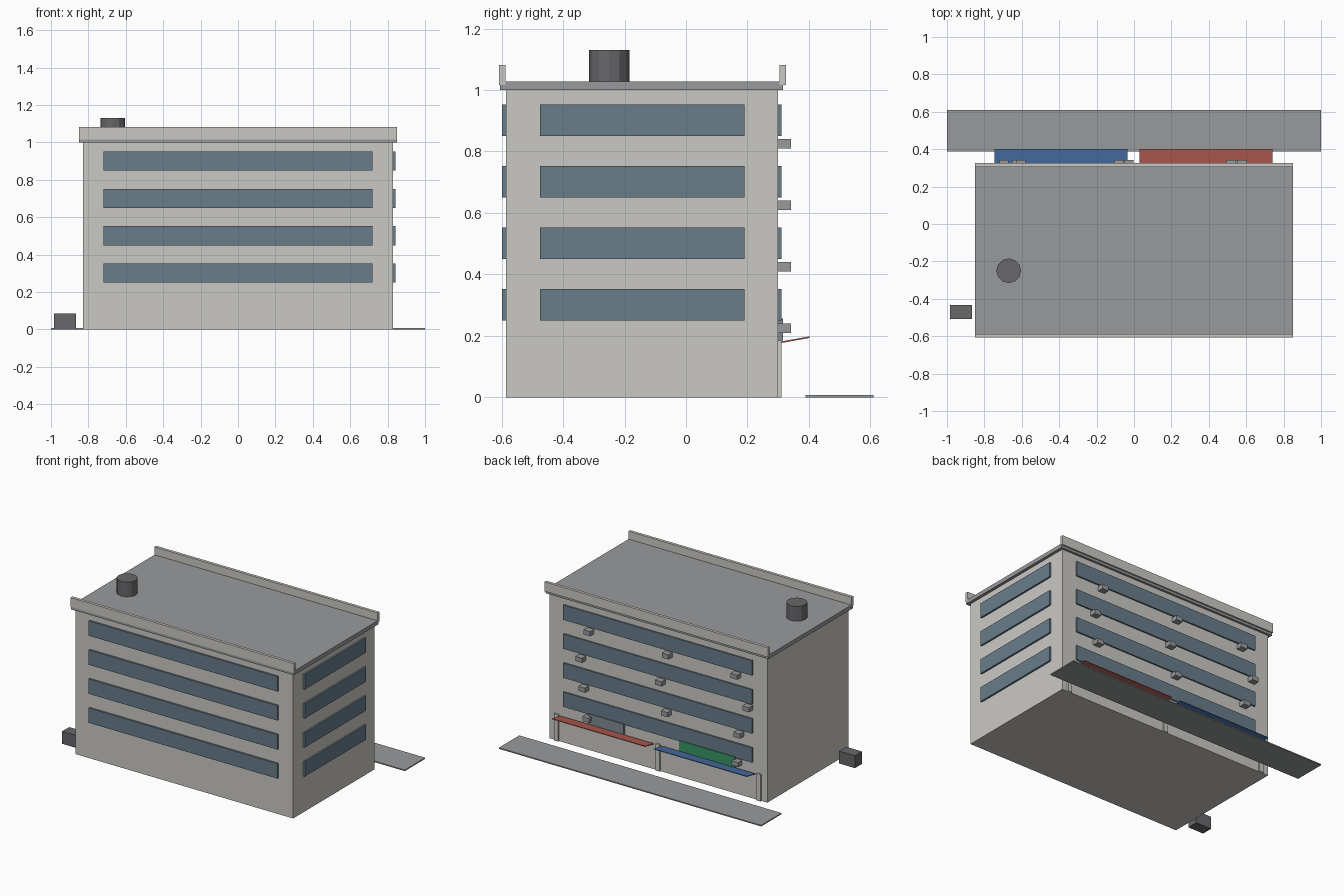
import bpy, math

if "Cube" in bpy.data.objects:
    bpy.data.objects.remove(bpy.data.objects["Cube"])


def srgb(r, g, b):
    lin = [(c / 255 / 12.92) if c < 11 else ((c / 255 + 0.055) / 1.055) ** 2.4 for c in (r, g, b)]
    return (*lin, 1.0)


def material(name, r, g, b):
    m = bpy.data.materials.new(name)
    m.diffuse_color = srgb(r, g, b)
    m.use_nodes = True
    m.node_tree.nodes["Principled BSDF"].inputs["Base Color"].default_value = m.diffuse_color
    return m


WALL = material("warm_concrete", 203, 201, 196)
ROOF = material("mid_grey", 153, 154, 156)
DARK = material("dark_grey", 104, 104, 107)
GLASS = material("blue_grey_glass", 105, 125, 139)
RED = material("awning_red", 182, 94, 84)
BLUE = material("awning_blue", 74, 115, 170)
GREEN = material("sign_green", 58, 150, 104)
SIGN = material("sign_grey", 128, 138, 148)


def box(name, mat, x, y, z, tilt=0.0):
    """Box from (min, max) ranges, optionally tilted about x."""
    lo_hi = (x, y, z)
    bpy.ops.mesh.primitive_cube_add(size=1, location=[sum(r) / 2 for r in lo_hi])
    ob = bpy.context.object
    ob.name = name
    ob.scale = [r[1] - r[0] for r in lo_hi]
    ob.rotation_euler.x = tilt
    ob.data.materials.append(mat)
    return ob


# Main block and roof
box("building_body", WALL, (-0.83, 0.83), (-0.585, 0.30), (0, 1.0))
box("roof_slab", ROOF, (-0.85, 0.85), (-0.605, 0.315), (1.0, 1.028))
box("front_parapet", WALL, (-0.851, 0.851), (-0.608, -0.588), (1.017, 1.082))
box("back_parapet", WALL, (-0.851, 0.851), (0.305, 0.325), (1.017, 1.082))

# Roof tank
bpy.ops.mesh.primitive_cylinder_add(vertices=12, radius=0.066, depth=0.105,
                                    location=(-0.67, -0.25, 1.0775))
tank = bpy.context.object
tank.name = "roof_tank"
tank.data.materials.append(DARK)

# Ribbon windows on three sides of each floor
for floor in range(4):
    z = (0.25 + 0.2 * floor, 0.352 + 0.2 * floor)
    box("front_window", GLASS, (-0.72, 0.72), (-0.598, -0.58), z)
    box("back_window", GLASS, (-0.72, 0.72), (0.295, 0.31), z)
    box("right_window", GLASS, (0.825, 0.842), (-0.475, 0.19), z)

# Air conditioners on the back wall, by floor
ac_rows = [(0.525, -0.612), (0.556, -0.074, -0.627),
           (0.578, -0.028, -0.695), (0.517, -0.081, -0.604)]
for floor, row in enumerate(ac_rows):
    zc = 0.225 + 0.2 * floor
    for x in row:
        box("air_conditioner", ROOF, (x - 0.025, x + 0.025), (0.30, 0.342), (zc - 0.016, zc + 0.016))

# Shop awnings, signs and posts
slope = math.atan2(0.016, 0.09)
box("red_awning", RED, (0.03, 0.74), (0.309, 0.402), (0.185, 0.190), slope)
box("blue_awning", BLUE, (-0.745, -0.035), (0.309, 0.402), (0.185, 0.190), slope)
box("green_sign", GREEN, (-0.595, -0.17), (0.30, 0.316), (0.185, 0.257))
box("grey_sign", SIGN, (0.255, 0.527), (0.30, 0.316), (0.185, 0.257))
for x in (-0.77, 0.0, 0.775):
    box("shopfront_post", WALL, (x - 0.016, x + 0.016), (0.295, 0.31), (0, 0.185))

# Pavement and side utility box
box("pavement", ROOF, (-1, 1), (0.388, 0.61), (0, 0.008))
box("utility_box", DARK, (-0.985, -0.865), (-0.508, -0.432), (0, 0.086))
